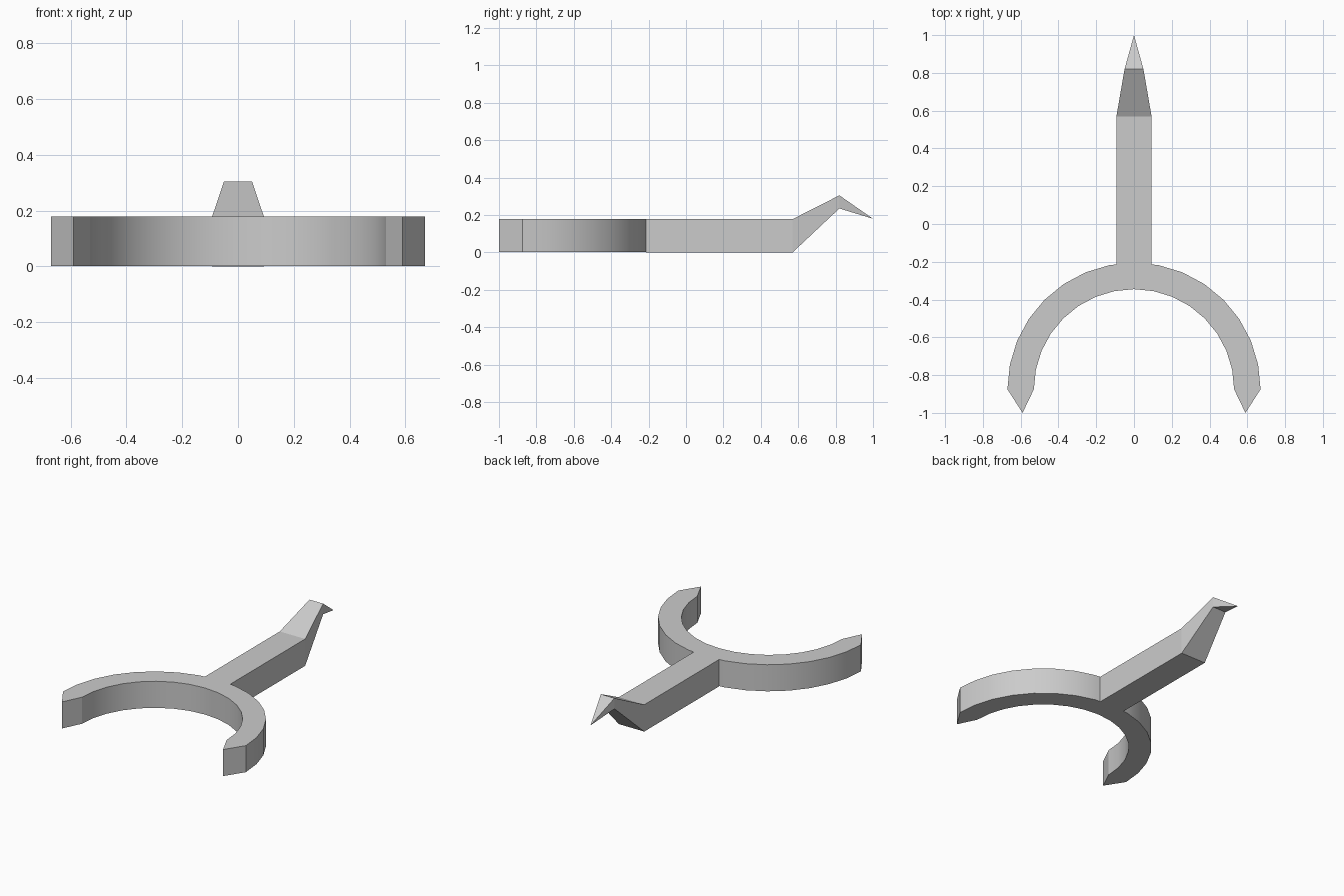
import bpy, bmesh, math

if "Cube" in bpy.data.objects:
    bpy.data.objects.remove(bpy.data.objects["Cube"])

CENTRE_Y, R_OUT, R_IN = -0.875, 0.67, 0.53
HEIGHT = 0.178
STEPS = 16


def loft(name, sections, smooth=None):
    """Skin a list of 4-point sections with quads and cap both ends."""
    bm = bmesh.new()
    rings = [[bm.verts.new(p) for p in s] for s in sections]
    for a, b in zip(rings, rings[1:]):
        for i in range(4):
            j = (i + 1) % 4
            bm.faces.new((a[i], a[j], b[j], b[i]))
    bm.faces.new(rings[0])
    bm.faces.new(rings[-1])
    # merge points that coincide (pointed ends) and drop collapsed faces
    bmesh.ops.remove_doubles(bm, verts=bm.verts, dist=1e-4)
    bmesh.ops.dissolve_degenerate(bm, edges=bm.edges, dist=1e-4)
    bmesh.ops.recalc_face_normals(bm, faces=bm.faces)
    mesh = bpy.data.meshes.new(name)
    bm.to_mesh(mesh)
    bm.free()
    ob = bpy.data.objects.new(name, mesh)
    bpy.context.collection.objects.link(ob)
    if smooth:
        bpy.context.view_layer.objects.active = ob
        ob.select_set(True)
        bpy.ops.object.shade_smooth_by_angle(angle=math.radians(smooth))
        ob.select_set(False)
    return ob


def upright(outer, inner, z0=0.002, z1=HEIGHT):
    """Vertical cut through the arc between an outer and an inner point."""
    return [(*outer, z0), (*outer, z1), (*inner, z1), (*inner, z0)]


def across(y, half, z0, z1):
    """Cut through the stem at a given y."""
    return [(-half, y, z0), (half, y, z0), (half, y, z1), (-half, y, z1)]


# Half-round fork with a pointed tip on each end
tip_r, tip_l = (0.59, -1.0), (-0.59, -1.0)
cuts = [upright(tip_r, tip_r)]
for i in range(STEPS + 1):
    a = math.pi * i / STEPS
    c, s = math.cos(a), math.sin(a)
    cuts.append(upright((R_OUT * c, CENTRE_Y + R_OUT * s),
                        (R_IN * c, CENTRE_Y + R_IN * s)))
cuts.append(upright(tip_l, tip_l))
loft("curved_fork", cuts, smooth=20)

# Straight stem rising to a narrow neck, then dropping to a point
loft("stem_and_spike", [
    across(-0.214, 0.093, 0.0, HEIGHT),
    across(0.57, 0.093, 0.0, HEIGHT),
    across(0.82, 0.05, 0.235, 0.305),
    across(1.0, 0.0, 0.18, 0.18),
])
